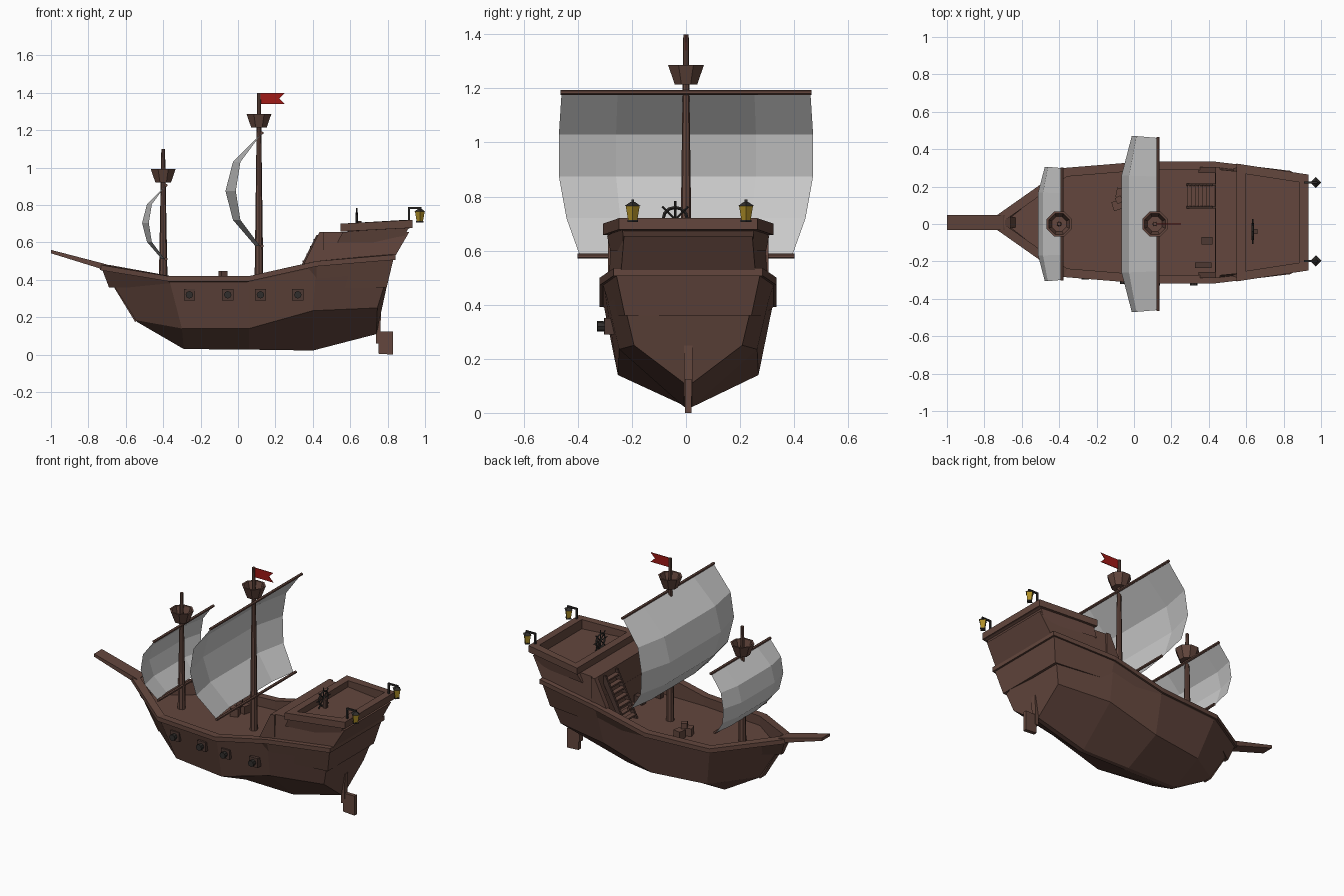
import bpy, bmesh, math
from mathutils import Vector, Matrix

if "Cube" in bpy.data.objects:
    bpy.data.objects.remove(bpy.data.objects["Cube"])

def material(name, col):
    m = bpy.data.materials.new(name)
    m.diffuse_color = (*col, 1)
    m.use_nodes = True
    m.node_tree.nodes["Principled BSDF"].inputs["Base Color"].default_value = m.diffuse_color
    return m

WOOD = material("brown_wood", (0.125, 0.062, 0.047))
DARK = material("dark_wood", (0.075, 0.04, 0.032))
IRON = material("iron", (0.03, 0.027, 0.025))
GOLD = material("lamp_gold", (0.42, 0.27, 0.02))
RED = material("flag_red", (0.35, 0.01, 0.008))
OY = 0.008  # hull centreline

def finish(bm, name, mat):
    bmesh.ops.recalc_face_normals(bm, faces=bm.faces)
    me = bpy.data.meshes.new(name)
    bm.to_mesh(me)
    bm.free()
    ob = bpy.data.objects.new(name, me)
    bpy.context.collection.objects.link(ob)
    if mat:
        me.materials.append(mat)
    return ob

def loft(name, rings, mat=WOOD, caps=True, loop=False, closed=True):
    """Skin a list of equal-length point rings."""
    bm = bmesh.new()
    vs = [[bm.verts.new(p) for p in r] for r in rings]
    n = len(rings[0])
    pairs = list(zip(vs, vs[1:])) + ([(vs[-1], vs[0])] if loop else [])
    for a, b in pairs:
        for i in range(n if closed else n - 1):
            j = (i + 1) % n
            bm.faces.new((a[i], a[j], b[j], b[i]))
    if caps and not loop:
        bm.faces.new(vs[0])
        bm.faces.new(vs[-1])
    return finish(bm, name, mat)

def box(name, c, s, mat=WOOD, rot=None):
    bm = bmesh.new()
    m = Matrix.Translation(c) @ (rot or Matrix()) @ Matrix.Diagonal((*s, 1))
    bmesh.ops.create_cube(bm, size=1, matrix=m)
    return finish(bm, name, mat)

def rod(name, a, b, r1, r2=None, n=8, mat=WOOD):
    a, b = Vector(a), Vector(b)
    bm = bmesh.new()
    q = (b - a).to_track_quat('Z', 'Y').to_matrix().to_4x4()
    bmesh.ops.create_cone(bm, cap_ends=True, segments=n, radius1=r1, radius2=r1 if r2 is None else r2,
                          depth=(b - a).length, matrix=Matrix.Translation((a + b) / 2) @ q)
    return finish(bm, name, mat)

def plate(name, prof, y0, y1, mat=WOOD):
    """Extrude an x-z profile from y0 to y1."""
    return loft(name, [[(x, y, z) for x, z in prof] for y in (y0, y1)], mat)

def outline(half):
    """Mirror (x, half width, z) points into a closed plan loop."""
    return [Vector((x, y + OY, z)) for x, y, z in half] + [Vector((x, OY - y, z)) for x, y, z in reversed(half)]

def inset(pts, d):
    """Offset a plan loop inwards by d with mitred corners."""
    res, n = [], len(pts)
    for i, p in enumerate(pts):
        e1 = (p - pts[i - 1]).to_2d().normalized()
        e2 = (pts[(i + 1) % n] - p).to_2d().normalized()
        n1, n2 = Vector((e1.y, -e1.x)), Vector((e2.y, -e2.x))
        m = (n1 + n2) / (1 + max(n1.dot(n2), -0.2))
        res.append(p + Vector((m.x * d, m.y * d, 0)))
    return res

def rail(name, half, out, thick, band, floor):
    """Bulwark ring with an outer band, plus the deck it encloses."""
    pts = outline(half)
    o, i = inset(pts, -out), inset(pts, thick)
    low = [Vector((p.x, p.y, floor)) for p in i]
    rings = [[a, a - Vector((0, 0, band)), p - Vector((0, 0, band)), l, b]
             for a, p, b, l in zip(o, pts, i, low)]
    loft(name + "_bulwark", rings, WOOD, loop=True)
    bm = bmesh.new()
    bm.faces.new([bm.verts.new(p) for p in low])
    finish(bm, name + "_deck", WOOD)

# Hull: stations of rail edge, chine and keel
top = [(-.725, .03, .48), (-.37, .28, .42), (.06, .315, .42), (.42, .315, .5), (.83, .265, .535)]
chine = [(-.55, .025, .185), (-.3, .205, .14), (.06, .26, .14), (.4, .255, .235), (.745, .2, .25)]
keel = [(-.54, .012, .175), (-.29, .015, .03), (.06, .015, .027), (.4, .015, .022), (.74, .015, .11)]
st = []
for t, c, k in zip(top, chine, keel):
    r = [(t[0], t[1], t[2] - .01), c, k]
    st.append([(x, OY + y, z) for x, y, z in r] + [(x, OY - y, z) for x, y, z in reversed(r)])
hull = loft("hull", st, WOOD, caps=False, closed=False)
plate("bow_stem", [(-.73, .47), (-.55, .175), (-.53, .19), (-.7, .47)], OY - .028, OY + .028)
loft("transom", [st[-1], [(x - .02, y, z) for x, y, z in st[-1]]])
rail("main", top, .012, .035, .028, .36)

# Bowsprit and rudder
plate("bowsprit", [(-1, .56), (-1, .542), (-.71, .452), (-.66, .46), (-.7, .482)], OY - .04, OY + .04)
plate("rudder", [(.75, .005), (.83, 0), (.83, .125), (.75, .125)], OY - .012, OY + .012)
plate("rudder_post", [(.738, .06), (.76, .06), (.765, .25), (.738, .25)], OY - .016, OY + .016)

# Stern castle with its wings and raised poop
def quad(x0, h0, z0, x1, h1, z1):
    return [(x0, OY - h0, z0), (x1, OY - h1, z1), (x1, OY + h1, z1), (x0, OY + h0, z0)]
loft("stern_castle", [quad(.432, .298, .47, .825, .25, .5), quad(.435, .285, .655, .915, .237, .655)])
box("castle_bulkhead", (.445, OY, .43), (.026, .54, .16))
for s in (-1, 1):
    plate("castle_wing", [(.345, .47), (.435, .655), (.46, .655), (.46, .47)], OY + s * .297, OY + s * .265)
poop = [(.56, .3, .7), (.92, .245, .72)]
loft("poop_wall", [quad(.53, .288, .6, .875, .238, .6), quad(.56, .3, .655, .915, .243, .685)], caps=False)
rail("poop", poop, .013, .035, .042, .66)

# Stairs up to the castle
for s in (.09, .21):
    plate("stair_stringer", [(.28, .36), (.42, .64), (.44, .64), (.44, .6), (.31, .36)], s - .006, s + .006, DARK)
for i in range(7):
    box("stair_tread", (.3 + i * .02, .15, .385 + i * .038), (.03, .115, .01))
box("deck_chest", (.39, -.09, .385), (.06, .04, .05), DARK)
box("deck_chest", (.37, -.22, .385), (.09, .03, .05), DARK)

# Crates on the main deck
for x, y, z, s, a in ((-.09, .1, .385, .05, .3), (-.07, .165, .385, .05, -.2), (-.08, .13, .43, .035, .5)):
    box("crate", (x, y, z), (s, s, s), WOOD, Matrix.Rotation(a, 4, 'Z'))

# Cannons and ports on the front side
for x, y in ((-.26, -.258), (-.055, -.28), (.12, -.29), (.32, -.288)):
    box("gun_port", (x, y + .005, .32), (.06, .035, .06), DARK)
    rod("cannon", (x, y, .32), (x, y - .04, .32), .017, .02, 8, IRON)

# Masts with crow's nests
def nest(x, z):
    rings = []
    for r, h in ((.045, 0), (.072, .072), (.06, .072), (.042, .012)):
        rings.append([(x + r * math.cos(math.tau * (k + .5) / 8), r * math.sin(math.tau * (k + .5) / 8), z + h)
                      for k in range(8)])
    loft("crows_nest", rings)
for x, h, z in ((.112, 1.4, 1.215), (-.4, 1.1, .92)):
    rod("mast", (x, 0, .35), (x, 0, h), .024, .01)
    nest(x, z)

# Square sails: five rows by three panels, bellied forward
def sail(x, ztop, k):
    rows = [(0, .46, 0, 0), (-.155, .47, .115, .155), (-.31, .47, .14, .195),
            (-.465, .442, .115, .155), (-.605, .392, .01, .035)]
    rings = [[(x - (edge if abs(f) == 1 else mid) * k, f * w * k, ztop + dz * k) for f in (-1, -.55, .55, 1)]
             for dz, w, edge, mid in rows]
    loft("sail", rings, None, caps=False, closed=False)
    for dz, w in ((0, .465), (-.605, .402)):
        rod("yard", (x, -w * k, ztop + dz * k), (x, w * k, ztop + dz * k), .009, n=6)
sail(.128, 1.185, 1)
sail(-.386, .905, .65)

# Swallow-tailed flag
plate("flag", [(.115, 1.4), (.25, 1.4), (.22, 1.37), (.25, 1.34), (.115, 1.34)], -.002, .002, RED)

# Steering wheel
wc = Vector((.635, -.04, .715))
bpy.ops.mesh.primitive_torus_add(major_segments=12, minor_segments=4, major_radius=.045, minor_radius=.006,
                                 location=wc, rotation=(0, math.pi / 2, 0))
wheel = bpy.context.object
wheel.name = "wheel_rim"
wheel.data.materials.append(IRON)
for i in range(4):
    d = Vector((0, math.cos(i * math.pi / 4), math.sin(i * math.pi / 4))) * .068
    rod("wheel_spoke", wc - d, wc + d, .004, n=4, mat=IRON)
box("wheel_stand", wc + Vector((.015, 0, -.03)), (.02, .025, .06), DARK)

# Stern lanterns on brackets
for y in (-.197, .222):
    box("lantern_post", (.915, y, .745), (.01, .01, .085), IRON)
    box("lantern_arm", (.945, y, .784), (.07, .01, .01), IRON)
    box("lantern_hook", (.972, y, .778), (.006, .006, .02), IRON)
    rod("lantern_cap", (.972, y, .765), (.972, y, .78), .03, .008, 4, IRON)
    rod("lantern_glass", (.972, y, .713), (.972, y, .766), .017, .026, 4, GOLD)
    rod("lantern_base", (.972, y, .706), (.972, y, .714), .02, .02, 4, IRON)
